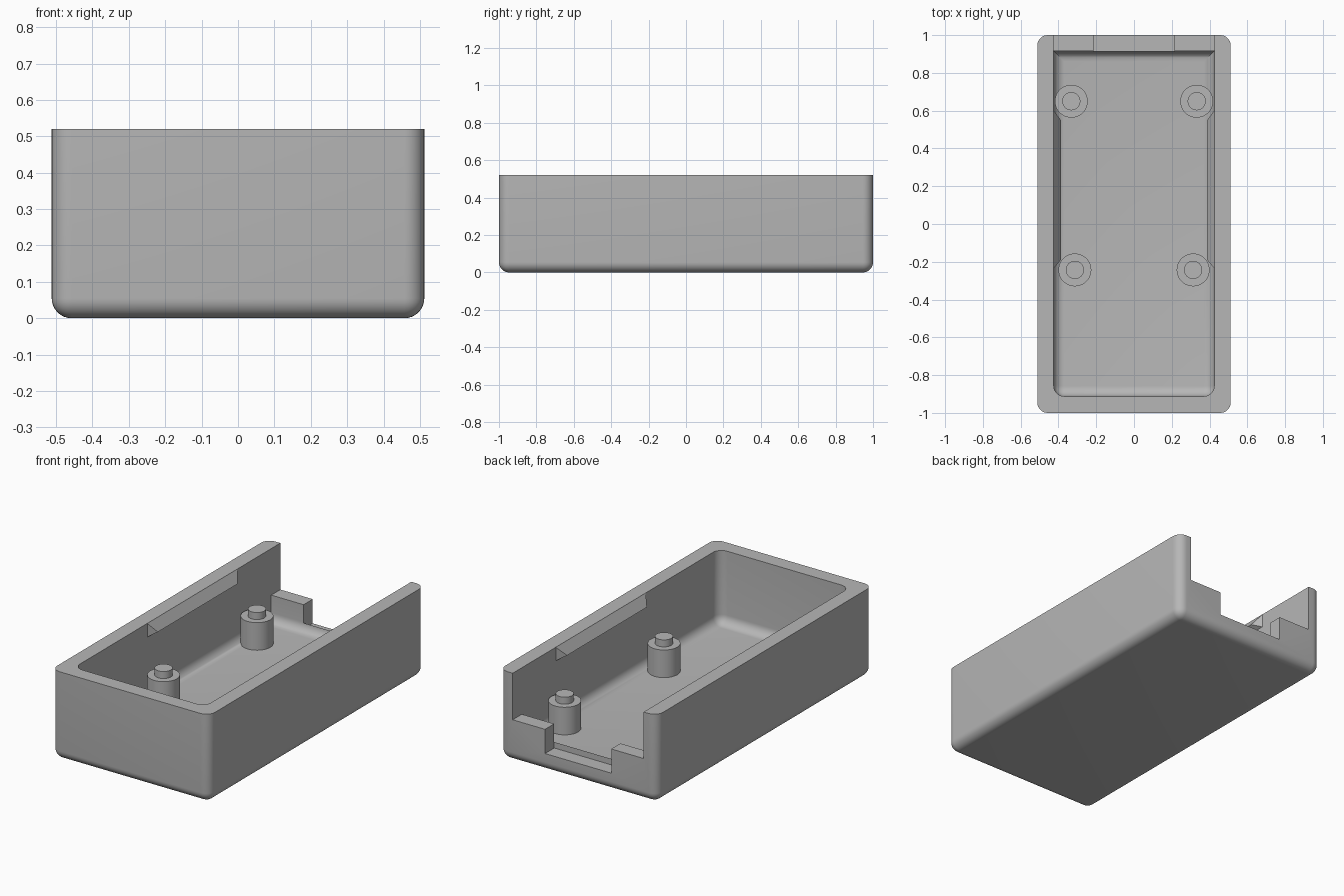
import bpy, bmesh
from mathutils import Matrix, Vector

cube = bpy.data.objects.get("Cube")
if cube:
    bpy.data.objects.remove(cube, do_unlink=True)

HALF_X, HALF_Y, HEIGHT = 0.512, 1.0, 0.52
IN_X, IN_FRONT, IN_BACK, FLOOR = 0.425, -0.912, 0.915, 0.09
STEP_Z, NOTCH_X, NOTCH_Z = 0.247, 0.215, 0.105
ROUND = 0.055

grey = bpy.data.materials.new("plain grey plastic")
grey.use_nodes = True
colour = (0.47, 0.47, 0.47, 1)
grey.diffuse_color = colour
grey.node_tree.nodes["Principled BSDF"].inputs["Base Color"].default_value = colour


def finish(name, bm):
    """Turn a bmesh into a grey object in the scene."""
    bmesh.ops.recalc_face_normals(bm, faces=bm.faces[:])
    mesh = bpy.data.meshes.new(name)
    bm.to_mesh(mesh)
    bm.free()
    mesh.materials.append(grey)
    obj = bpy.data.objects.new(name, mesh)
    bpy.context.collection.objects.link(obj)
    return obj


def box(name, low, high, rounded=None):
    """Box between two corners; rounded(a, b) picks edges to fillet."""
    low, high = Vector(low), Vector(high)
    bm = bmesh.new()
    bmesh.ops.create_cube(bm, size=1)
    for v in bm.verts:
        v.co = [(a + b) / 2 + c * (b - a) for a, b, c in zip(low, high, v.co)]
    if rounded:
        edges = [e for e in bm.edges if rounded(e.verts[0].co, e.verts[1].co)]
        bmesh.ops.bevel(bm, geom=edges, offset=ROUND, segments=8,
                        profile=0.5, affect='EDGES')
    return finish(name, bm)


def is_upright(a, b):
    return abs(a.z - b.z) > 0.1


def smooth(obj):
    bpy.ops.object.select_all(action='DESELECT')
    obj.select_set(True)
    bpy.context.view_layer.objects.active = obj
    bpy.ops.object.shade_smooth_by_angle(angle=0.6)


# Outer shell: rounded uprights and bottom, flat rim
shell = box("case_shell", (-HALF_X, -HALF_Y, 0), (HALF_X, HALF_Y, HEIGHT),
            lambda a, b: is_upright(a, b) or max(a.z, b.z) < 0.01)

# Cavity with rounded floor, square uprights at the back
cutters = [box("cavity_cutter", (-IN_X, IN_FRONT, FLOOR), (IN_X, IN_BACK, 0.8),
               lambda a, b: (is_upright(a, b) and a.y < 0)
               or max(a.z, b.z) < FLOOR + 0.01)]
# Open back with a lower notch in the middle
cutters.append(box("opening_cutter", (-IN_X, 0.9, STEP_Z), (IN_X, 1.2, 0.7)))
cutters.append(box("notch_cutter", (-NOTCH_X, IN_BACK - 0.0005, NOTCH_Z),
                   (NOTCH_X, 1.2, 0.6)))
for cutter in cutters:
    mod = shell.modifiers.new(cutter.name, 'BOOLEAN')
    mod.operation = 'DIFFERENCE'
    mod.solver = 'EXACT'
    mod.object = cutter

# Apply the cuts and drop the cutters
bpy.context.view_layer.objects.active = shell
for mod in list(shell.modifiers):
    bpy.ops.object.modifier_apply(modifier=mod.name)
for cutter in cutters:
    bpy.data.objects.remove(cutter, do_unlink=True)
smooth(shell)


def post(name, x, y):
    """Standing post with a thinner locating peg."""
    bm = bmesh.new()
    for radius, bottom, top in ((0.087, FLOOR - 0.01, 0.252), (0.048, 0.24, 0.293)):
        bmesh.ops.create_cone(bm, cap_ends=True, segments=48, radius1=radius,
                              radius2=radius, depth=top - bottom,
                              matrix=Matrix.Translation((x, y, (top + bottom) / 2)))
    smooth(finish(name, bm))


def snap_ridge(name, side):
    """Wedge under the rim with slanted ends."""
    bm = bmesh.new()
    ends = []
    for y_wall, y_tip in ((-0.234, -0.19), (0.6, 0.55)):
        points = ((IN_X, y_wall, HEIGHT - 0.001), (0.387, y_tip, 0.463),
                  (IN_X, y_wall, 0.44))
        ends.append([bm.verts.new((side * x, y, z)) for x, y, z in points])
    bm.faces.new(ends[0])
    bm.faces.new(ends[1])
    for i in range(3):
        j = (i + 1) % 3
        bm.faces.new((ends[0][i], ends[0][j], ends[1][j], ends[1][i]))
    finish(name, bm)


# Mirrored fittings on both sides
for label, side in (("left", 1), ("right", -1)):
    post("back_post_" + label, side * 0.332, 0.65)
    post("front_post_" + label, side * 0.313, -0.243)
    snap_ridge("snap_ridge_" + label, side)
